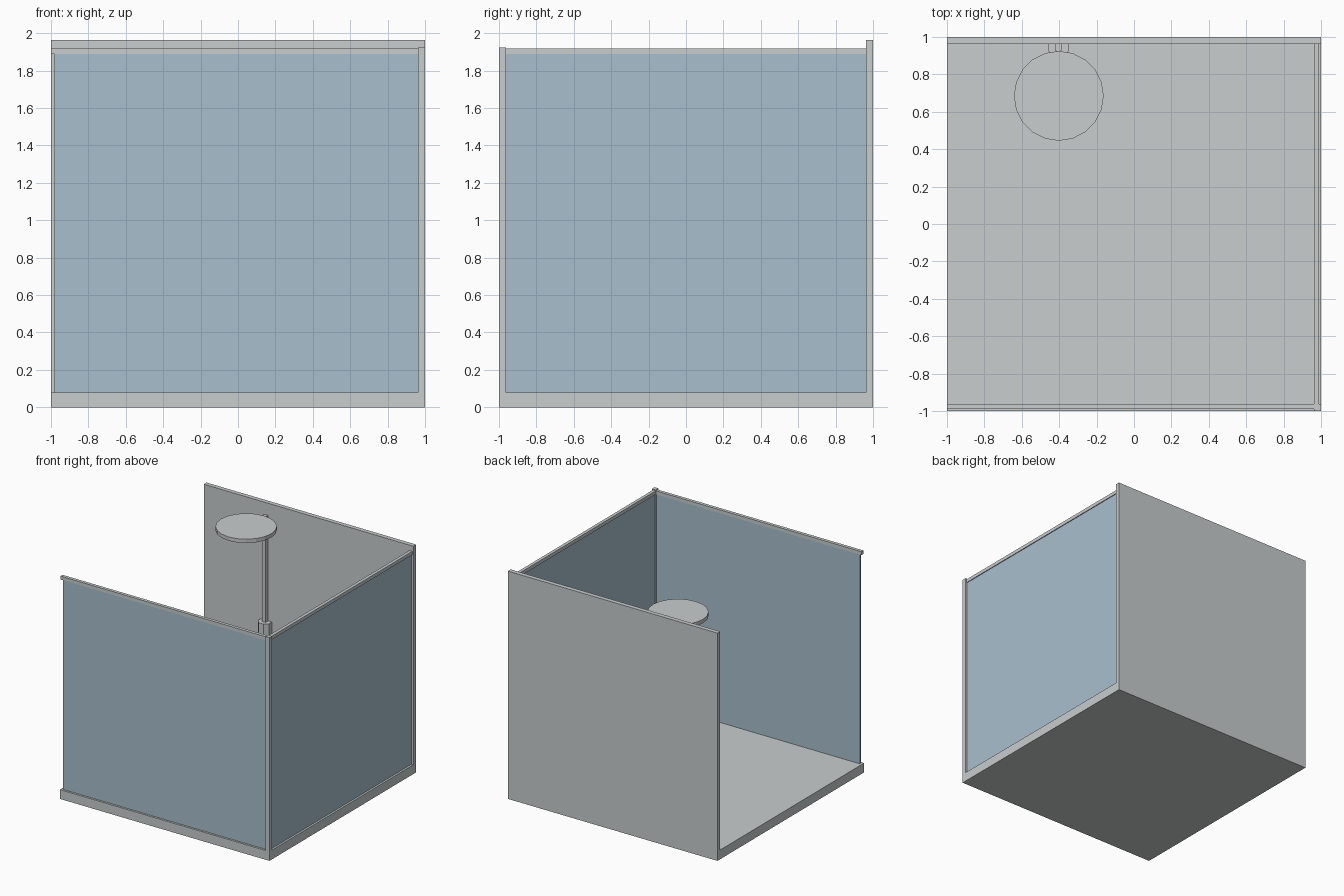
import bpy, math
from mathutils import Vector

if "Cube" in bpy.data.objects:
    bpy.data.objects.remove(bpy.data.objects["Cube"])


def material(name, rgb):
    m = bpy.data.materials.new(name)
    m.diffuse_color = (*rgb, 1.0)
    m.use_nodes = True
    m.node_tree.nodes["Principled BSDF"].inputs["Base Color"].default_value = m.diffuse_color
    return m


GREY = material("light_grey", (0.58, 0.61, 0.61))
GLASS = material("blue_glass", (0.39, 0.52, 0.61))


def finish(ob, name, mat):
    ob.name = name
    ob.data.name = name
    ob.data.materials.append(mat)
    return ob


def box(name, lo, hi, mat=GREY):
    """Axis-aligned box between two corners."""
    lo, hi = Vector(lo), Vector(hi)
    bpy.ops.mesh.primitive_cube_add(size=1)
    ob = bpy.context.object
    size, mid = hi - lo, (lo + hi) / 2
    for v in ob.data.vertices:
        v.co = Vector(a * b for a, b in zip(v.co, size)) + mid
    return finish(ob, name, mat)


def cylinder(name, x, y, z0, z1, r, sides, turn=0.0):
    """Upright faceted cylinder."""
    bpy.ops.mesh.primitive_cylinder_add(vertices=sides, radius=r, depth=z1 - z0,
                                        location=(x, y, (z0 + z1) / 2),
                                        rotation=(0, 0, turn))
    return finish(bpy.context.object, name, GREY)


# Tray and solid back wall
box("shower_tray", (-1, -1, 0), (1, 1, 0.08))
box("back_wall", (-1, 0.962, 0.08), (1, 1, 1.965))

# Corner post
box("corner_post", (0.962, -1, 0.08), (1, -0.962, 1.925))

# Glass panels
box("front_glass", (-0.98, -0.983, 0.08), (0.962, -0.969, 1.89), GLASS)
box("side_glass", (0.969, -0.962, 0.08), (0.983, 0.962, 1.89), GLASS)

# Top rails
box("front_rail", (-1, -0.99, 1.888), (0.962, -0.962, 1.918))
box("side_rail", (0.962, -0.962, 1.888), (0.99, 0.962, 1.918))

# Shower fittings: valve, riser, arm and round head
X = -0.404
cylinder("valve", X, 0.945, 0.85, 0.95, 0.058, 8, math.radians(22.5))
box("riser_pipe", (X - 0.0175, 0.927, 0.95), (X + 0.0175, 0.962, 1.86))
box("head_arm", (X - 0.012, 0.72, 1.84), (X + 0.012, 0.927, 1.858))
cylinder("shower_head", -0.402, 0.685, 1.835, 1.868, 0.24, 20)
